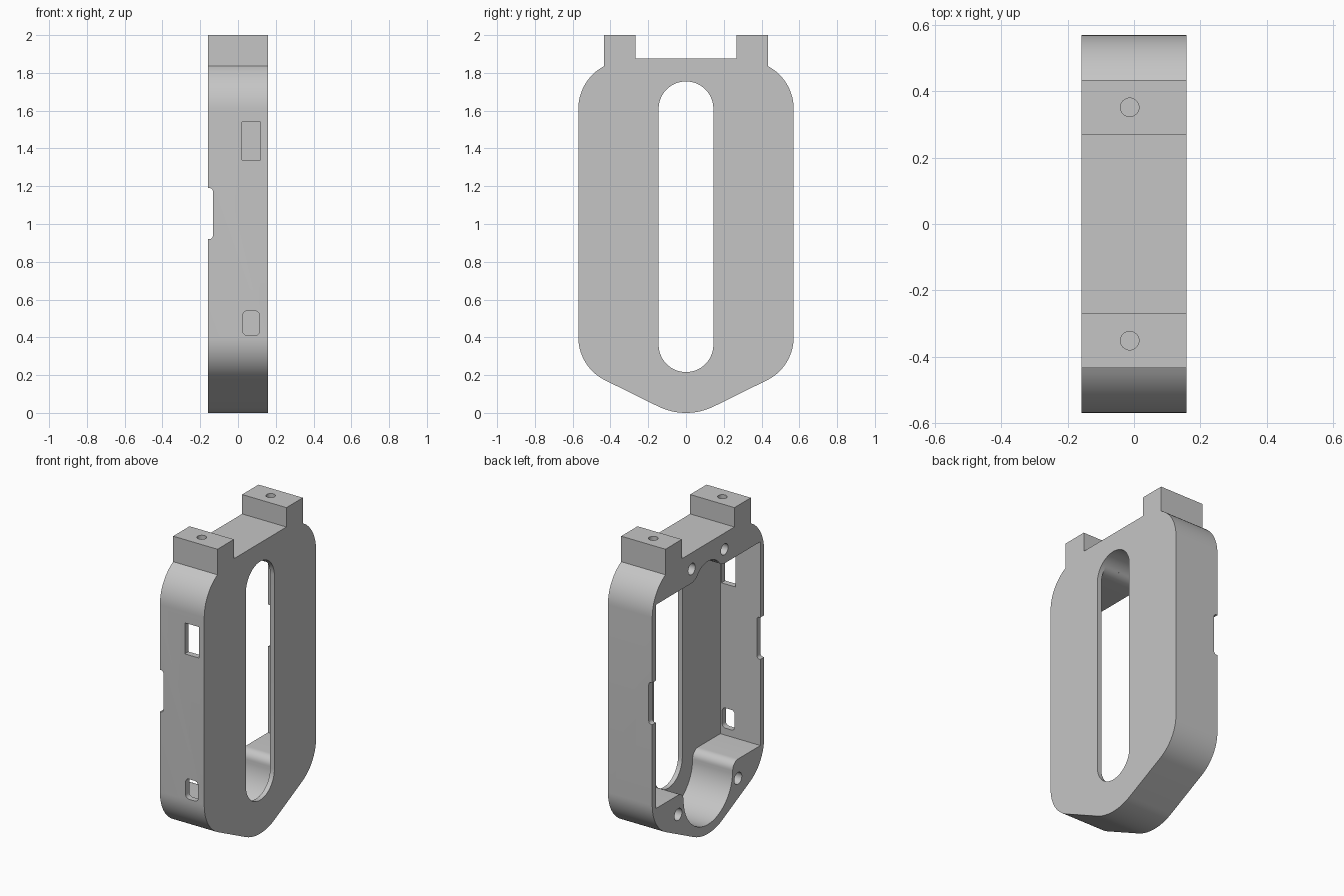
import bpy, bmesh
from math import cos, sin, radians

if "Cube" in bpy.data.objects:
    bpy.data.objects.remove(bpy.data.objects["Cube"], do_unlink=True)

HALF = 0.158          # half thickness along x
FLOOR = 0.128         # inner side of the closed plate


def arc(cu, cv, r, start, end, n=14):
    """Points along an arc, angles in degrees."""
    steps = [radians(start + (end - start) * i / n) for i in range(n + 1)]
    return [(cu + r * cos(a), cv + r * sin(a)) for a in steps]


def mirrored(half):
    """Close a half profile by mirroring it across the vertical axis."""
    return half + [(-u, v) for u, v in reversed(half) if u > 1e-5]


def rounded(u0, u1, v0, v1, r):
    return (arc(u1 - r, v0 + r, r, -90, 0, 5) + arc(u1 - r, v1 - r, r, 0, 90, 5)
            + arc(u0 + r, v1 - r, r, 90, 180, 5) + arc(u0 + r, v0 + r, r, 180, 270, 5))


def rect(u0, u1, v0, v1):
    return [(u0, v0), (u1, v0), (u1, v1), (u0, v1)]


def circle(u, v, r):
    return arc(u, v, r, 0, 360, 32)[:-1]


def prism(name, profile, axis, lo, hi):
    """Extrude a flat profile along the given axis (0 = x, 1 = y, 2 = z)."""
    bm = bmesh.new()

    def place(p, d):
        co = list(p)
        co.insert(axis, d)
        return bm.verts.new(co)

    a = [place(p, lo) for p in profile]
    b = [place(p, hi) for p in profile]
    bm.faces.new(a)
    bm.faces.new(b)
    for i in range(len(a)):
        j = (i + 1) % len(a)
        bm.faces.new((a[i], a[j], b[j], b[i]))
    bmesh.ops.recalc_face_normals(bm, faces=bm.faces)
    mesh = bpy.data.meshes.new(name)
    bm.to_mesh(mesh)
    bm.free()
    obj = bpy.data.objects.new(name, mesh)
    bpy.context.collection.objects.link(obj)
    return obj


def cut(target, cutter):
    """Subtract the cutter, bake the result and drop the cutter."""
    cutter.hide_render = True
    mod = target.modifiers.new("cut", 'BOOLEAN')
    mod.operation, mod.solver, mod.object = 'DIFFERENCE', 'EXACT', cutter
    graph = bpy.context.evaluated_depsgraph_get()
    mesh = bpy.data.meshes.new_from_object(target.evaluated_get(graph))
    target.modifiers.clear()
    target.data = mesh
    bpy.data.objects.remove(cutter, do_unlink=True)


# Outer body: pointed rounded base, straight sides, two mounting lugs
outline = (arc(0, 0.335, 0.335, -90, -63.4, 8)
           + arc(0.317, 0.4, 0.253, -63.4, 0)
           + arc(0.315, 1.61, 0.255, 0, 62)
           + [(0.435, 2), (0.268, 2), (0.268, 1.875)])
housing = prism("housing", mirrored(outline), 0, -HALF, HALF)

# Pocket open to -x: round sump below, filleted shoulders, round top
pocket = (arc(0, 0.31, 0.25, -90, 0, 20)
          + arc(0.305, 0.31, 0.055, 180, 90, 8)
          + [(0.532, 0.365), (0.532, 1.679)]
          + arc(0.173, 1.767, 0.088, 270, 222.2, 8)
          + arc(0, 1.61, 0.147, 42.2, 90, 12))
cut(housing, prism("pocket_cutter", mirrored(pocket), 0, -0.3, FLOOR))

# Long slot through the plate
slot = arc(0, 0.361, 0.145, -90, 0) + arc(0, 1.61, 0.145, 0, 90)
cut(housing, prism("slot_cutter", mirrored(slot), 0, 0.1, 0.3))

# Windows in the front wall
cut(housing, prism("upper_window_cutter", rect(0.02, 0.12, 1.34, 1.54), 1, -0.7, -0.45))
cut(housing, prism("lower_window_cutter", rounded(0.025, 0.115, 0.41, 0.54, 0.025), 1, -0.7, -0.45))

# Notch in the open rim of both walls
cut(housing, prism("notch_cutter", rounded(-0.3, -0.133, 0.92, 1.19, 0.018), 1, -0.7, 0.7))

# Screw holes in the lugs and in the open rim
for side in (-1, 1):
    cut(housing, prism("lug_hole_cutter", circle(-0.013, side * 0.352, 0.028), 2, 1.8, 2.1))
    cut(housing, prism("top_hole_cutter", circle(side * 0.167, 1.77, 0.036), 0, -0.3, 0.04))
    cut(housing, prism("base_hole_cutter", circle(side * 0.305, 0.24, 0.038), 0, -0.3, 0.04))

# Single grey finish
grey = bpy.data.materials.new("light grey")
grey.use_nodes = True
colour = (0.56, 0.56, 0.56, 1)
grey.diffuse_color = colour
grey.node_tree.nodes["Principled BSDF"].inputs["Base Color"].default_value = colour
housing.data.materials.clear()
housing.data.materials.append(grey)

bpy.ops.object.select_all(action='DESELECT')
housing.select_set(True)
bpy.context.view_layer.objects.active = housing
bpy.ops.object.shade_smooth_by_angle(angle=radians(20))
